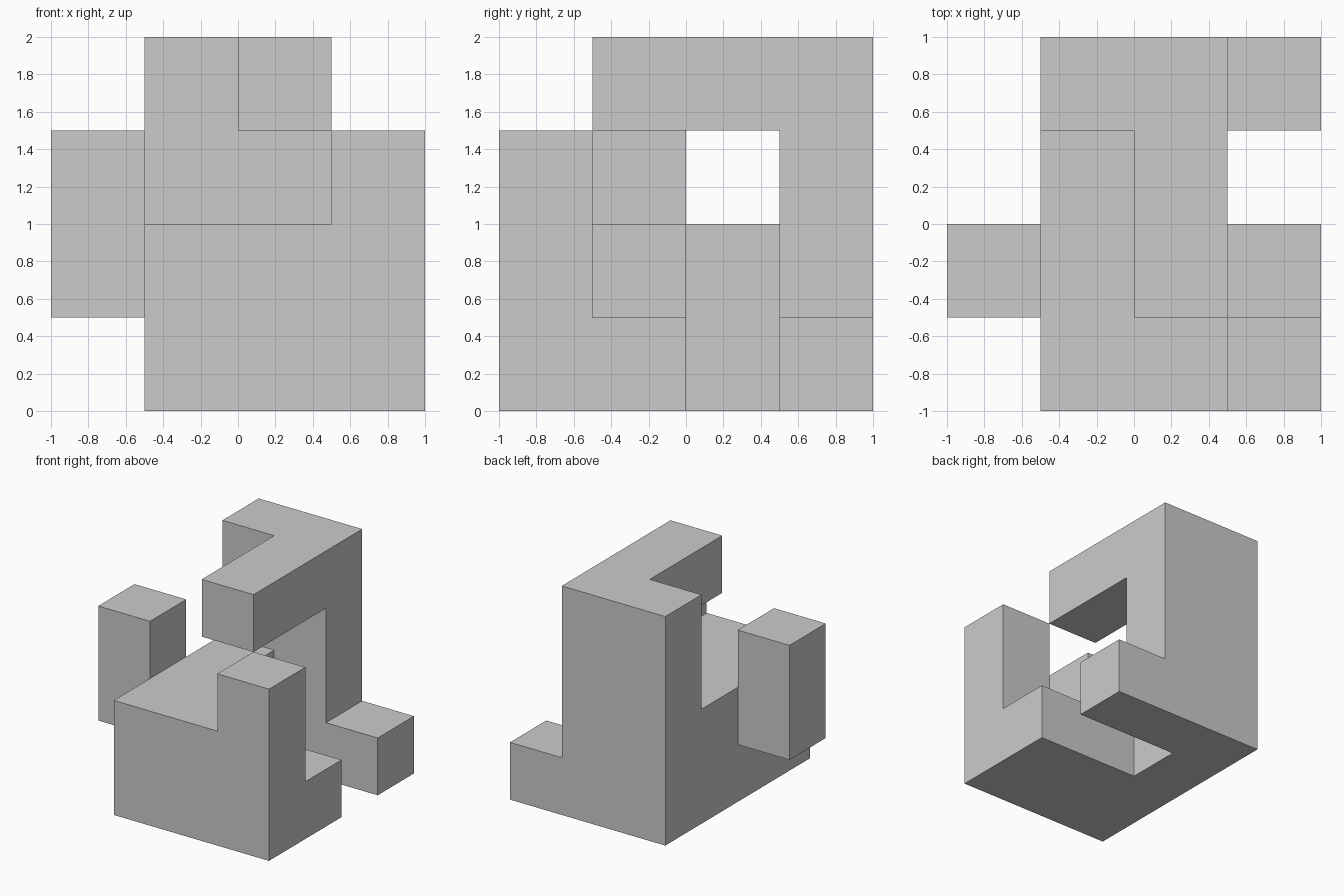
import bpy, bmesh, math
from mathutils import Vector

if "Cube" in bpy.data.objects:
    bpy.data.objects.remove(bpy.data.objects["Cube"])

CELL = 0.5
# Parts of the block as boxes on a 4 x 4 x 4 grid: (min corner, max corner)
PARTS = {
    "front_slab": ((1, 0, 0), (4, 1, 2)),
    "front_post": ((3, 0, 2), (4, 1, 3)),
    "core": ((1, 1, 0), (3, 2, 2)),
    "side_step": ((3, 1, 0), (4, 2, 1)),
    "spine": ((1, 2, 0), (2, 3, 2)),
    "back_wall": ((1, 3, 0), (3, 4, 4)),
    "back_foot": ((3, 3, 0), (4, 4, 1)),
    "top_arm": ((2, 1, 3), (3, 3, 4)),
    "left_post": ((0, 1, 1), (1, 2, 3)),
}

cells = {(x, y, z)
         for lo, hi in PARTS.values()
         for x in range(lo[0], hi[0])
         for y in range(lo[1], hi[1])
         for z in range(lo[2], hi[2])}

# Outer skin only: one square wherever a cell meets empty space
bm = bmesh.new()
for cell in sorted(cells):
    for axis in range(3):
        for sign in (-1, 1):
            step = [0, 0, 0]
            step[axis] = sign
            if tuple(c + s for c, s in zip(cell, step)) in cells:
                continue
            n = Vector(step)
            u = Vector([float(i == (axis + 1) % 3) for i in range(3)])
            v = n.cross(u)
            mid = Vector(cell) + Vector((0.5, 0.5, 0.5)) + n * 0.5
            corners = [mid + (u * a + v * b) * 0.5
                       for a, b in ((-1, -1), (1, -1), (1, 1), (-1, 1))]
            bm.faces.new([bm.verts.new((p - Vector((2, 2, 0))) * CELL) for p in corners])

# Weld the squares and merge coplanar ones into large flat faces
bmesh.ops.remove_doubles(bm, verts=bm.verts, dist=0.001)
bmesh.ops.dissolve_limit(bm, angle_limit=math.radians(1), verts=bm.verts, edges=bm.edges)

mesh = bpy.data.meshes.new("puzzle_block")
bm.to_mesh(mesh)
bm.free()
bpy.context.collection.objects.link(bpy.data.objects.new("puzzle_block", mesh))
